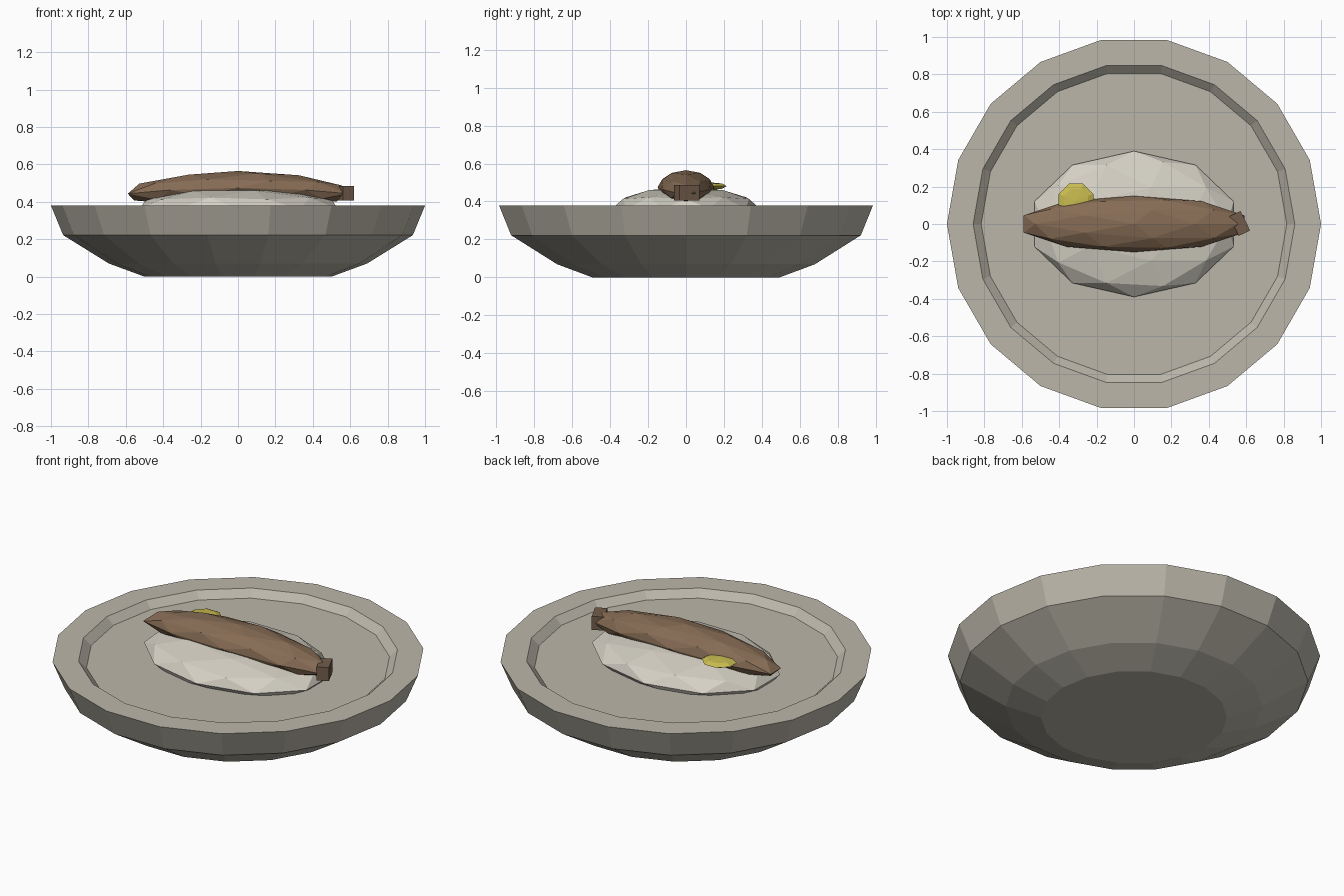
import bpy, bmesh, math
from mathutils import Matrix, Vector

if "Cube" in bpy.data.objects:
    bpy.data.objects.remove(bpy.data.objects["Cube"])


def finish(name, bm, color):
    bmesh.ops.recalc_face_normals(bm, faces=bm.faces[:])
    mesh = bpy.data.meshes.new(name)
    bm.to_mesh(mesh)
    bm.free()
    mat = bpy.data.materials.new(name + "_colour")
    mat.diffuse_color = (*color, 1)
    mat.use_nodes = True
    mat.node_tree.nodes["Principled BSDF"].inputs["Base Color"].default_value = mat.diffuse_color
    mesh.materials.append(mat)
    obj = bpy.data.objects.new(name, mesh)
    bpy.context.collection.objects.link(obj)
    return obj


def lathe(name, profile, sides, color):
    """Closed flat-sided solid; the first and last rings are capped."""
    bm = bmesh.new()
    rings = [[bm.verts.new((r * math.cos(math.tau * i / sides),
                            r * math.sin(math.tau * i / sides), z))
              for i in range(sides)] for r, z in profile]
    for a, b in zip(rings, rings[1:]):
        for i in range(sides):
            j = (i + 1) % sides
            bm.faces.new((a[i], a[j], b[j], b[i]))
    bm.faces.new(rings[0])
    bm.faces.new(rings[-1])
    return finish(name, bm, color)


def faceted_blob(name, center, radii, color, droop=0.0):
    """Stretched low-poly ball whose ends can droop."""
    bm = bmesh.new()
    bmesh.ops.create_icosphere(bm, subdivisions=2, radius=1)
    for v in bm.verts:
        v.co = Vector(c * r for c, r in zip(v.co, radii))
        v.co.z -= droop * v.co.x ** 2
        v.co += Vector(center)
    return finish(name, bm, color)


STONE = (0.50, 0.47, 0.40)
BROWN = (0.24, 0.15, 0.09)

# Bowl: outer wall, flat rim, hollow inside
lathe("bowl", [(0.50, 0), (0.69, 0.07), (0.935, 0.222), (1.0, 0.38),
               (0.86, 0.38), (0.817, 0.34), (0.68, 0.22), (0.45, 0.12)], 18, STONE)

# Flat filling inside the bowl
lathe("filling", [(0.70, 0.24), (0.817, 0.34)], 18, STONE)

# Pale mound resting in the filling
faceted_blob("mound", (0, 0, 0.362), (0.56, 0.39, 0.115), (0.66, 0.63, 0.55))

# Long brown body on top of the mound
faceted_blob("long_body", (0, 0, 0.475), (0.62, 0.15, 0.09), BROWN, droop=0.09)

# Small turned block at the right end
bm = bmesh.new()
bmesh.ops.create_cube(bm, size=1, matrix=Matrix.Translation((0.565, 0.003, 0.446))
                      @ Matrix.Rotation(math.radians(26), 4, 'Z')
                      @ Matrix.Diagonal((0.067, 0.116, 0.08, 1)))
finish("end_block", bm, (0.17, 0.11, 0.07))

# Yellow slice tucked against the back
bm = bmesh.new()
bmesh.ops.create_uvsphere(bm, u_segments=8, v_segments=4, radius=1,
                          matrix=Matrix.Translation((-0.31, 0.123, 0.481))
                          @ Matrix.Rotation(math.radians(22.5), 4, 'Z')
                          @ Matrix.Diagonal((0.1, 0.1, 0.02, 1)))
finish("yellow_slice", bm, (0.58, 0.50, 0.08))
